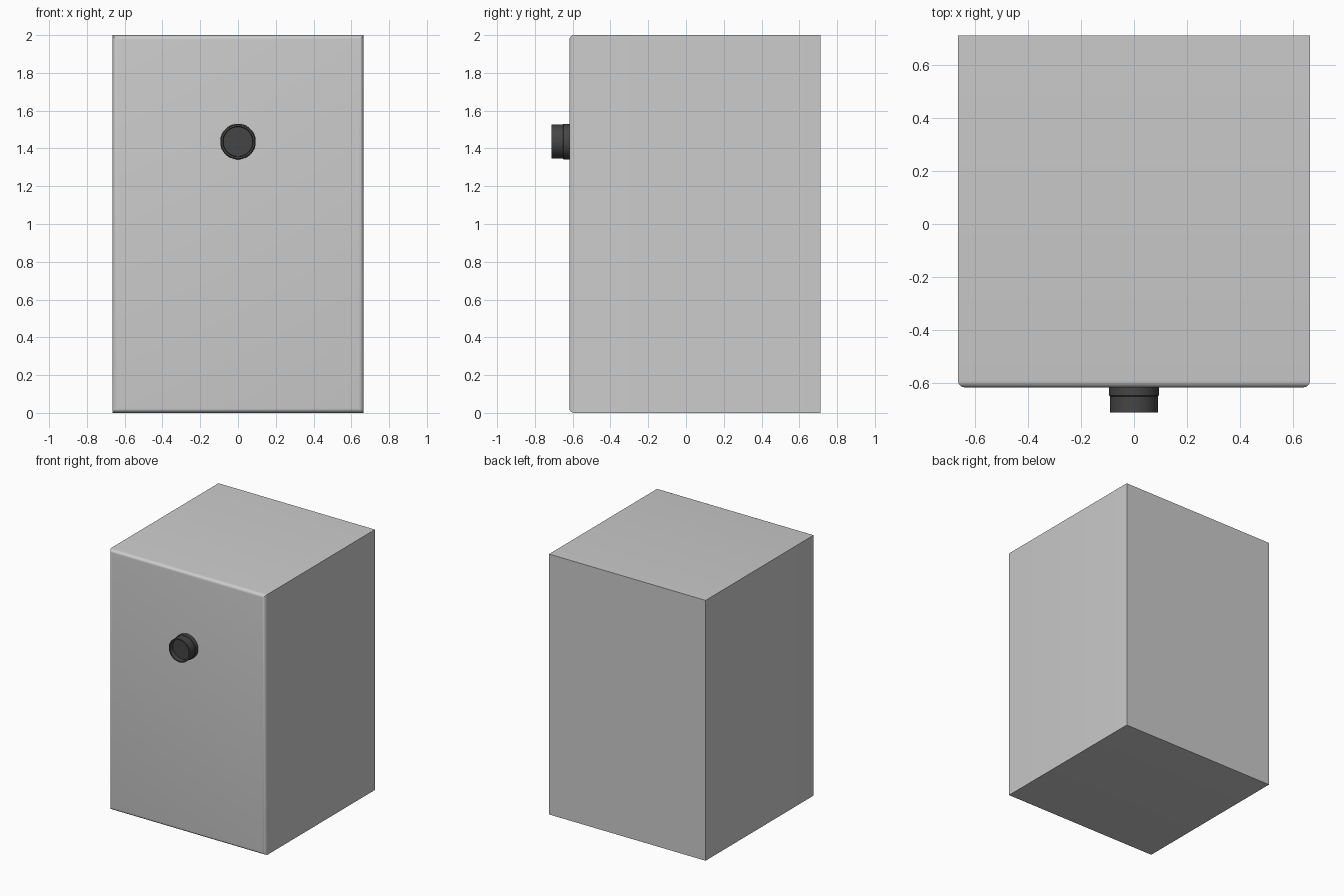
import bpy, bmesh, math
from mathutils import Vector

if "Cube" in bpy.data.objects:
    bpy.data.objects.remove(bpy.data.objects["Cube"])

def finish(name, bm, angle=30):
    bmesh.ops.recalc_face_normals(bm, faces=bm.faces)
    mesh = bpy.data.meshes.new(name)
    bm.to_mesh(mesh)
    bm.free()
    obj = bpy.data.objects.new(name, mesh)
    bpy.context.collection.objects.link(obj)
    bpy.ops.object.select_all(action='DESELECT')
    obj.select_set(True)
    bpy.context.view_layer.objects.active = obj
    bpy.ops.object.shade_smooth_by_angle(angle=math.radians(angle))
    return obj

# Cabinet block: only the four front edges are rounded
FRONT, BACK = -0.617, 0.712
bm = bmesh.new()
bmesh.ops.create_cube(bm, size=1)
for v in bm.verts:
    v.co = Vector((v.co.x * 1.33, BACK if v.co.y > 0 else FRONT, (v.co.z + 0.5) * 2))
front_edges = [e for e in bm.edges if all(v.co.y < 0 for v in e.verts)]
bmesh.ops.bevel(bm, geom=front_edges, offset=0.025, segments=5, profile=0.5, affect='EDGES')
finish("cabinet_body", bm)

# Round knob: collar, stepped barrel and dished front, lathed about y
profile = [(0, FRONT), (0.094, FRONT), (0.094, -0.648), (0.090, -0.652),
           (0.090, -0.712), (0.080, -0.712), (0.078, -0.680), (0, -0.680)]
KNOB_Z = 1.436
bm = bmesh.new()
verts = [bm.verts.new((r, y, KNOB_Z)) for r, y in profile]
edges = [bm.edges.new(pair) for pair in zip(verts, verts[1:])]
bmesh.ops.spin(bm, geom=verts + edges, cent=(0, 0, KNOB_Z), axis=(0, 1, 0),
               angle=math.tau, steps=48)
bmesh.ops.remove_doubles(bm, verts=bm.verts, dist=0.0001)
knob = finish("knob", bm)

# Dark knob finish
dark = bpy.data.materials.new("dark_knob")
dark.diffuse_color = (0.06, 0.06, 0.06, 1)
dark.use_nodes = True
dark.node_tree.nodes["Principled BSDF"].inputs["Base Color"].default_value = dark.diffuse_color
knob.data.materials.append(dark)
